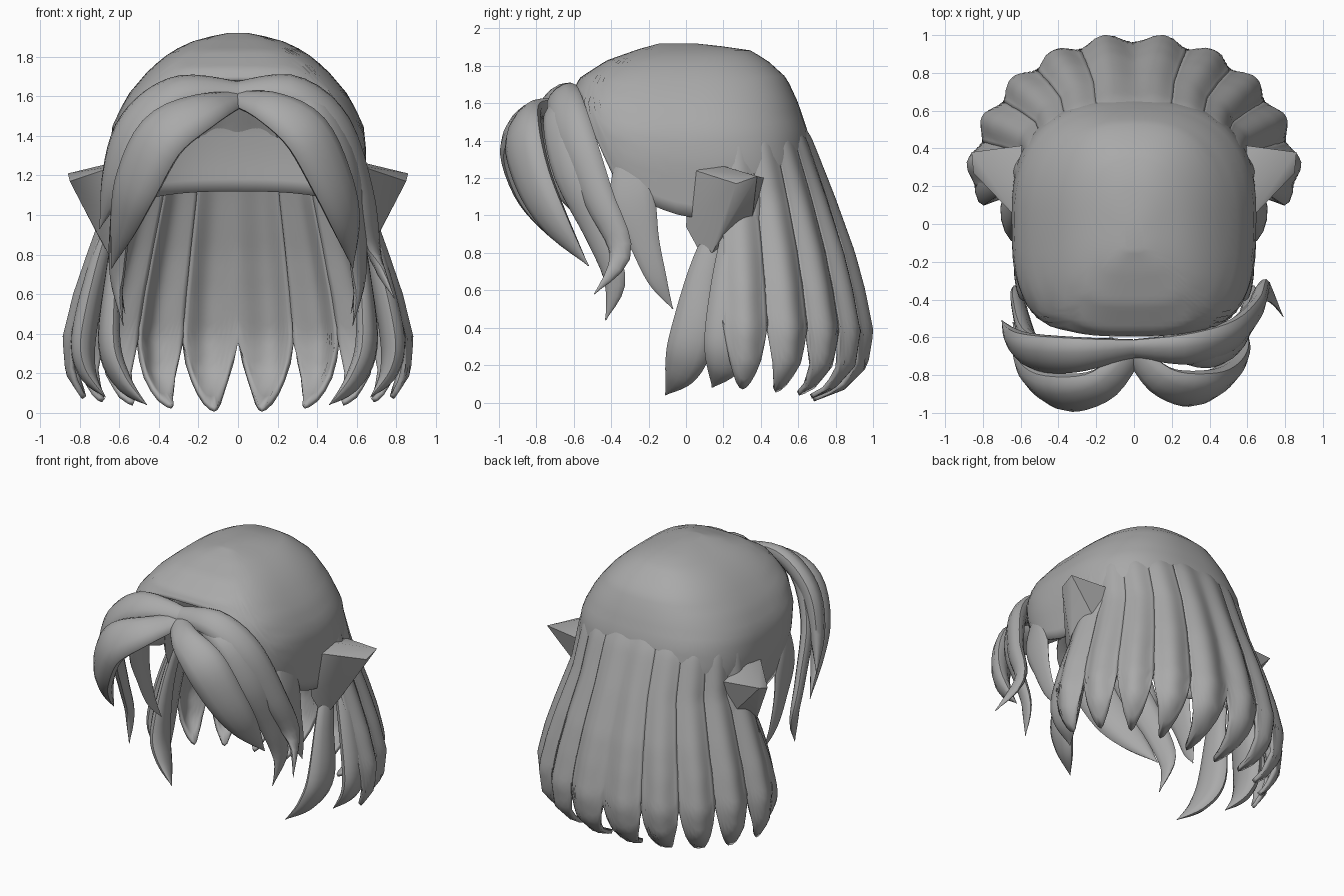
import bpy, bmesh, math
from mathutils import Vector

cube = bpy.data.objects.get("Cube")
if cube:
    bpy.data.objects.remove(cube)

grey = bpy.data.materials.new("hair grey")
grey.use_nodes = True
grey.diffuse_color = (0.4, 0.4, 0.4, 1)
grey.node_tree.nodes["Principled BSDF"].inputs["Base Color"].default_value = (0.4, 0.4, 0.4, 1)


def finish(name, bm, angle=50, thickness=0):
    bmesh.ops.recalc_face_normals(bm, faces=bm.faces)
    mesh = bpy.data.meshes.new(name)
    bm.to_mesh(mesh)
    bm.free()
    mesh.materials.append(grey)
    ob = bpy.data.objects.new(name, mesh)
    bpy.context.collection.objects.link(ob)
    if thickness:
        solid = ob.modifiers.new("thickness", 'SOLIDIFY')
        solid.thickness = thickness
        solid.offset = 0
    bpy.ops.object.select_all(action='DESELECT')
    ob.select_set(True)
    bpy.context.view_layer.objects.active = ob
    bpy.ops.object.shade_smooth_by_angle(angle=math.radians(angle))


def loft(bm, rows, closed):
    grid = [[bm.verts.new(p) for p in row] for row in rows]
    n = len(grid[0])
    for a, b in zip(grid, grid[1:]):
        for i in range(n if closed else n - 1):
            j = (i + 1) % n
            bm.faces.new((a[i], a[j], b[j], b[i]))
    return grid


def lookup(table, z):
    """Linear interpolation in rows sorted by falling z."""
    for a, b in zip(table, table[1:]):
        if z >= b[0]:
            f = min(1, max(0, (a[0] - z) / (a[0] - b[0])))
            return [p + (q - p) * f for p, q in zip(a, b)]
    return table[-1]


def smooth(keys, t):
    """Catmull-Rom interpolation through tuples, t from 0 to 1."""
    s = t * (len(keys) - 1)
    i = min(int(s), len(keys) - 2)
    f = s - i
    a, b, c, d = [keys[min(max(k, 0), len(keys) - 1)] for k in range(i - 1, i + 3)]
    return [q + 0.5 * f * (r - p + f * (2*p - 5*q + 4*r - u + f * (3*(q - r) + u - p)))
            for p, q, r, u in zip(a, b, c, d)]


def strand(name, keys, side=1, flat=0.45, centre=(0, -0.2, 1.1), steps=22):
    """Tapered lock of hair: keys are x, y, z, half width."""
    samples = [smooth(keys, i / steps) for i in range(steps + 1)]
    points = [Vector((side * s[0], s[1], s[2])) for s in samples]
    rows = []
    for i, (p, s) in enumerate(zip(points, samples)):
        tangent = (points[min(i + 1, steps)] - points[max(i - 1, 0)]).normalized()
        out = p - Vector(centre)
        out = (out - tangent * out.dot(tangent)).normalized()
        across = tangent.cross(out)
        w = max(s[3], 0.003)
        rows.append([p + across * w * math.cos(a) + out * w * flat * math.sin(a)
                     for a in [math.tau * k / 12 for k in range(12)]])
    bm = bmesh.new()
    grid = loft(bm, rows, True)
    bm.faces.new(grid[0])
    bm.faces.new(grid[-1])
    finish(name, bm)


# Cap: rounded square sections (z, half width, front y, back y)
CAP = [(1.91, 0.05, -0.14, 0.05), (1.88, 0.2, -0.25, 0.33), (1.82, 0.33, -0.42, 0.43),
       (1.73, 0.44, -0.56, 0.53), (1.6, 0.55, -0.63, 0.59), (1.45, 0.625, -0.61, 0.64),
       (1.3, 0.64, -0.57, 0.66), (1.0, 0.61, -0.50, 0.68)]


def soft(v, power):
    return math.copysign(abs(v) ** power, v)


def cap_rim(a):
    """Height of the lower edge: long at the sides, open at the face."""
    s = math.sin(a)
    if s > 0:
        return 0.98 + 0.14 * s
    f = min(1, max(0, (-s - 0.52) / 0.32))
    return 0.98 - 0.3 * s + 0.4 * f * f * (3 - 2 * f)


rows = []
for r in range(19):
    row = []
    for k in range(72):
        a = math.tau * k / 72
        z = 1.91 + (cap_rim(a) - 1.91) * (r / 18) ** 1.4
        _, w, front, back = lookup(CAP, z)
        power = 0.78 if math.sin(a) > 0 else 0.6
        row.append((w * soft(math.cos(a), power),
                    (front + back) / 2 + (back - front) / 2 * soft(math.sin(a), power), z))
    rows.append(row)
bm = bmesh.new()
grid = loft(bm, rows, True)
bm.faces.new(grid[0])
finish("hair_cap", bm, thickness=0.02)

# Back curtain: ten soft ridges ending in separate points
BACK = [(1.62, 0.48, 0.54), (1.4, 0.61, 0.67), (1.1, 0.65, 0.79), (0.8, 0.76, 0.9),
        (0.6, 0.83, 0.955), (0.38, 0.885, 1.0), (0.2, 0.87, 0.97), (0.08, 0.79, 0.85),
        (0.0, 0.64, 0.64)]
LOCKS, COLS, ROWS = 10, 12, 30
bm = bmesh.new()
for lock in range(LOCKS):
    tip = 0.01 + 0.015 * abs(lock - 4.5)
    rows = []
    for r in range(ROWS + 1):
        row = []
        for c in range(COLS + 1):
            edge = abs(2 * c / COLS - 1)
            a = math.pi * (lock + c / COLS) / LOCKS
            low = tip + 0.34 * edge ** 2
            z = 1.62 + (low - 1.62) * r / ROWS
            _, w, back = lookup(BACK, z)
            groove = 0.5 - 0.5 * math.cos(math.pi * edge)
            dip = 1 - groove * (0.015 + 0.04 * min(1, r / ROWS * 1.4))
            row.append((w * dip * soft(math.cos(a), 0.93),
                        0.2 + (back - 0.2) * dip * math.sin(a), z))
        rows.append(row)
    loft(bm, rows, False)
bmesh.ops.remove_doubles(bm, verts=bm.verts, dist=0.001)
finish("back_curtain", bm, 60, 0.025)

# Locks shared by both sides
for side, label in ((1, "left"), (-1, "right")):
    strand(label + "_side_lock_front", [(0.58, 0.24, 1.1, 0.05), (0.63, 0.1, 0.72, 0.08),
           (0.65, 0.03, 0.35, 0.12), (0.58, -0.03, 0.16, 0.09), (0.46, -0.11, 0.04, 0)],
           side, centre=(0, 0.2, 0.6))
    strand(label + "_side_lock_rear", [(0.58, 0.33, 1.15, 0.08), (0.71, 0.27, 0.72, 0.12),
           (0.78, 0.24, 0.38, 0.14), (0.76, 0.2, 0.2, 0.1), (0.67, 0.14, 0.08, 0)],
           side, centre=(0, 0.2, 0.6))
    strand(label + "_sideburn", [(0.57, -0.32, 1.35, 0.04), (0.6, -0.29, 1.1, 0.12),
           (0.61, -0.22, 0.85, 0.08), (0.6, -0.15, 0.65, 0.05), (0.57, -0.07, 0.5, 0)],
           side, 0.25, (0, -0.2, 0.9))
    strand(label + "_inner_fringe", [(0.1, -0.64, 1.62, 0.05), (0.38, -0.69, 1.55, 0.09),
           (0.54, -0.63, 1.25, 0.1), (0.6, -0.47, 0.9, 0.08), (0.61, -0.38, 0.65, 0.06),
           (0.58, -0.43, 0.44, 0)], side)

    # Pointed tuft over the ear, flowing out of the cap
    bm = bmesh.new()
    for x, y, z in ((0.61, 0.02, 1.25), (0.61, 0.18, 1.27), (0.56, 0.42, 1.2),
                    (0.86, 0.38, 1.21), (0.85, 0.27, 1.17), (0.72, 0.2, 0.92),
                    (0.62, 0.11, 0.74), (0.59, 0.0, 0.94), (0.62, 0.35, 0.95)):
        bm.verts.new((side * x, y, z))
    bmesh.ops.convex_hull(bm, input=bm.verts)
    finish(label + "_ear_tuft", bm, 35)

# Parted fringe, different on each side
strand("left_fringe", [(0.0, -0.68, 1.59, 0.06), (0.15, -0.83, 1.55, 0.1),
       (0.34, -0.87, 1.42, 0.14), (0.47, -0.81, 1.18, 0.13), (0.55, -0.69, 0.95, 0.09),
       (0.58, -0.52, 0.73, 0)], flat=0.5)
strand("left_upper_fringe", [(0.0, -0.66, 1.63, 0.06), (0.28, -0.66, 1.63, 0.1),
       (0.5, -0.6, 1.45, 0.11), (0.63, -0.47, 1.1, 0.09), (0.69, -0.35, 0.8, 0.06),
       (0.79, -0.49, 0.58, 0)], flat=0.55)
strand("right_fringe", [(0.0, -0.68, 1.59, 0.06), (-0.17, -0.85, 1.53, 0.11),
       (-0.38, -0.89, 1.4, 0.15), (-0.51, -0.82, 1.16, 0.14), (-0.58, -0.69, 0.95, 0.09),
       (-0.64, -0.52, 0.73, 0)], flat=0.5)
strand("right_upper_fringe", [(0.0, -0.66, 1.63, 0.06), (-0.3, -0.69, 1.62, 0.11),
       (-0.52, -0.68, 1.45, 0.12), (-0.62, -0.63, 1.18, 0.1), (-0.7, -0.51, 0.93, 0)], flat=0.55)
